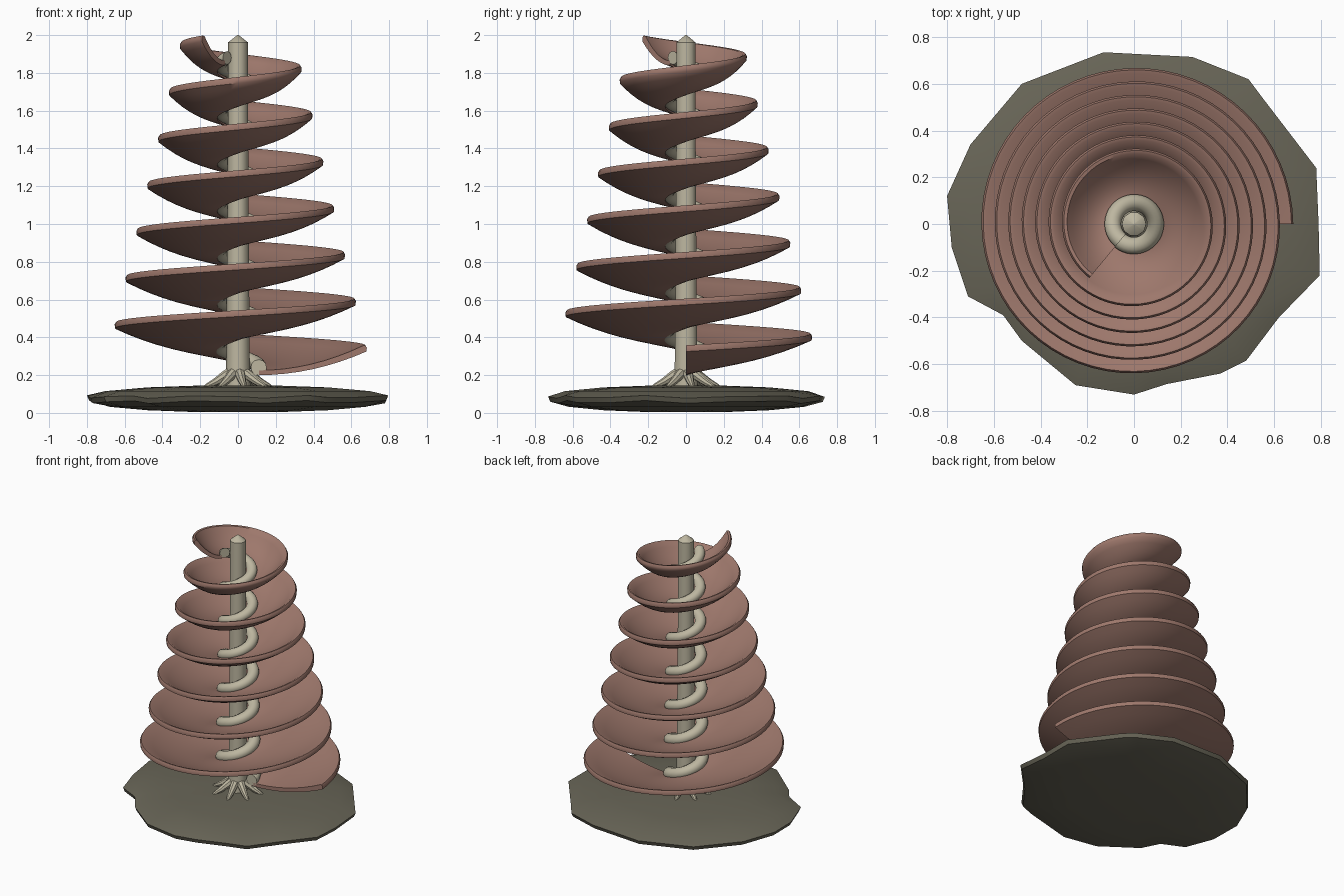
import bpy, bmesh, math
from math import sin, cos, pi
from mathutils import Vector

cube = bpy.data.objects.get("Cube")
if cube:
    bpy.data.objects.remove(cube, do_unlink=True)

TURNS, RISE = 6.64, 0.247


def material(name, color):
    mat = bpy.data.materials.new(name)
    mat.use_nodes = True
    mat.diffuse_color = (*color, 1)
    mat.node_tree.nodes["Principled BSDF"].inputs["Base Color"].default_value = (*color, 1)
    return mat


clay = material("clay brown", (0.342, 0.188, 0.150))
wood = material("pale wood", (0.51, 0.47, 0.352))
earth = material("dark earth", (0.138, 0.130, 0.095))


def loft(name, rings, mat, angle=40):
    """Skin a list of closed rings of points and cap both ends."""
    bm = bmesh.new()
    loops = [[bm.verts.new(p) for p in ring] for ring in rings]
    n = len(loops[0])
    for a, b in zip(loops, loops[1:]):
        for i in range(n):
            j = (i + 1) % n
            bm.faces.new((a[i], a[j], b[j], b[i]))
    bm.faces.new(loops[0][::-1])
    bm.faces.new(loops[-1])
    bmesh.ops.recalc_face_normals(bm, faces=bm.faces)
    mesh = bpy.data.meshes.new(name)
    bm.to_mesh(mesh)
    bm.free()
    mesh.materials.append(mat)
    obj = bpy.data.objects.new(name, mesh)
    bpy.context.collection.objects.link(obj)
    bpy.ops.object.select_all(action="DESELECT")
    obj.select_set(True)
    bpy.context.view_layer.objects.active = obj
    bpy.ops.object.shade_smooth_by_angle(angle=math.radians(angle))
    return obj


def sweep(name, section, mat, steps_per_turn=64):
    """Sweep a section(t) -> [(radius, z)] up the helix."""
    rings = []
    count = int(TURNS * steps_per_turn)
    for k in range(count + 1):
        t = TURNS * k / count
        c, s = cos(2 * pi * t), sin(2 * pi * t)
        rings.append([(r * c, r * s, z + RISE * t) for r, z in section(t)])
    return loft(name, rings, mat)


# Spiral ramp: a dished blade that narrows towards the top
def ramp_section(t):
    inner, outer = 0.11, 0.68 - 0.0575 * t
    us = [i / 8 for i in range(9)]
    under = [(inner + (outer - inner) * u, 0.2 + 0.125 * u ** 2) for u in us]
    rim = [(outer + 0.002, 0.345), (outer - 0.006, 0.358)]
    over = [(inner + (outer - 0.02 - inner) * u, 0.225 + 0.13 * u ** 2) for u in us]
    return under + rim + over[::-1]


sweep("spiral_ramp", ramp_section, clay)


# Branch coiled round the trunk under the ramp's inner edge
def branch_section(t):
    major, minor = 0.11 - 0.003 * t, 0.042 - 0.001 * t
    return [(major + minor * cos(a * pi / 6), 0.24 + minor * sin(a * pi / 6))
            for a in range(12)]


sweep("coiled_branch", branch_section, wood, 40)

# Trunk with a pointed top
trunk = [(0.066, 0.1), (0.062, 0.3), (0.055, 1.2), (0.052, 1.962), (0.004, 2.0)]
loft("trunk", [[(r * cos(a * pi / 5), r * sin(a * pi / 5), z) for a in range(10)]
               for r, z in trunk], wood)

# Roots spreading over the ground
root_path = [(0.03, 0.22, 0.028), (0.07, 0.197, 0.026), (0.12, 0.165, 0.02),
             (0.165, 0.143, 0.013), (0.19, 0.13, 0.005)]
for k in range(8):
    ang = 2 * pi * k / 8 + 0.2
    out, side = Vector((cos(ang), sin(ang), 0)), Vector((-sin(ang), cos(ang), 0))
    slant = (out * 0.5 + Vector((0, 0, 0.87)))
    rings = [[out * d + Vector((0, 0, z)) + (side * cos(i * pi / 4) + slant * sin(i * pi / 4)) * w
              for i in range(8)] for d, z, w in root_path]
    loft(f"root_{k + 1}", rings, wood)

# Irregular mound of ground
outline = [(-.13, .735), (.25, .715), (.49, .62), (.55, .54), (.78, .24), (.79, 0), (.795, -.22),
           (.62, -.4), (.48, -.585), (.37, -.64), (.14, -.685), (0, -.73), (-.25, -.69),
           (-.48, -.5), (-.56, -.39), (-.71, -.31), (-.78, -.1), (-.8, .12), (-.7, .34), (-.48, .6)]
levels = [(0.3, 0.005), (0.6, 0.014), (0.85, 0.032), (0.985, 0.058),
          (1, 0.085), (0.88, 0.115), (0.6, 0.135), (0.25, 0.145)]
rings = []
for scale, z in levels:
    bump = 0.008 if scale > 0.9 else 0
    rings.append([(x * scale, y * scale, z + bump * sin(i * 2.3))
                  for i, (x, y) in enumerate(outline)])
loft("ground_mound", rings, earth)
